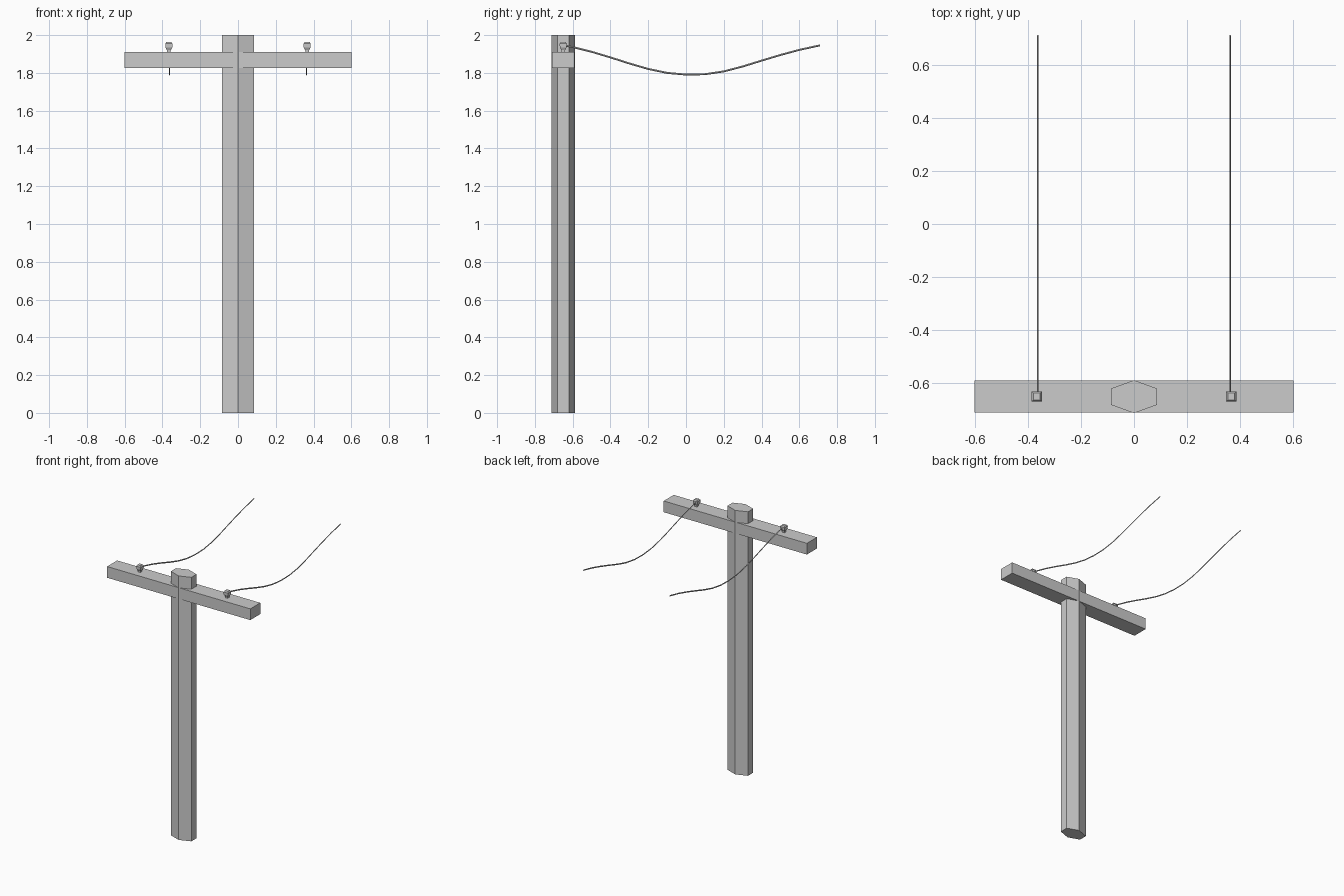
import bpy, bmesh
from mathutils import Vector

if "Cube" in bpy.data.objects:
    bpy.data.objects.remove(bpy.data.objects["Cube"])

PY = -0.65  # y of the pole line


def loft(name, rings):
    """Closed flat-shaded mesh through rings of equal point count."""
    bm = bmesh.new()
    loops = [[bm.verts.new(p) for p in r] for r in rings]
    n = len(loops[0])
    for a, b in zip(loops, loops[1:]):
        for i in range(n):
            j = (i + 1) % n
            bm.faces.new((a[i], a[j], b[j], b[i]))
    bm.faces.new(loops[0][::-1])
    bm.faces.new(loops[-1])
    bmesh.ops.recalc_face_normals(bm, faces=bm.faces)
    me = bpy.data.meshes.new(name)
    bm.to_mesh(me)
    bm.free()
    ob = bpy.data.objects.new(name, me)
    bpy.context.collection.objects.link(ob)
    return ob


def square(x, y, z, r):
    return [(x + sx * r, y + sy * r, z) for sx, sy in ((-1, -1), (1, -1), (1, 1), (-1, 1))]


# Flattened hexagonal pole
hexa = [(0, -.062), (.086, -.031), (.086, .031), (0, .062), (-.086, .031), (-.086, -.031)]
loft("pole", [[(x, PY + y, z) for x, y in hexa] for z in (0, 2)])

# Crossarm
loft("crossarm", [[(x, PY + y, z) for y, z in
                   ((-.06, 1.825), (.06, 1.825), (.06, 1.91), (-.06, 1.91))]
                  for x in (-.6, .6)])

# Sagging wire path (y, z)
path = [(-.65, 1.946), (-.6, 1.937), (-.5, 1.912), (-.4, 1.882), (-.3, 1.85), (-.2, 1.821),
        (-.1, 1.8), (0, 1.791), (.1, 1.793), (.2, 1.808), (.3, 1.834), (.4, 1.865),
        (.5, 1.895), (.6, 1.922), (.71, 1.946)]

for side, s in (("left", -1), ("right", 1)):
    # Four-sided insulator with a wider head
    prof = ((1.905, .009), (1.92, .01), (1.935, .018), (1.955, .019), (1.964, .013))
    loft(side + "_insulator", [square(s * .366, PY, z, r) for z, r in prof])
    # Thin diamond-section wire
    rings = []
    for i, (y, z) in enumerate(path):
        a, b = path[max(i - 1, 0)], path[min(i + 1, len(path) - 1)]
        t = Vector((b[0] - a[0], b[1] - a[1])).normalized()
        h, w, x = .005, .003, s * .362
        rings.append([(x - w, y, z), (x, y + t.y * h, z - t.x * h),
                      (x + w, y, z), (x, y - t.y * h, z + t.x * h)])
    loft(side + "_wire", rings)
